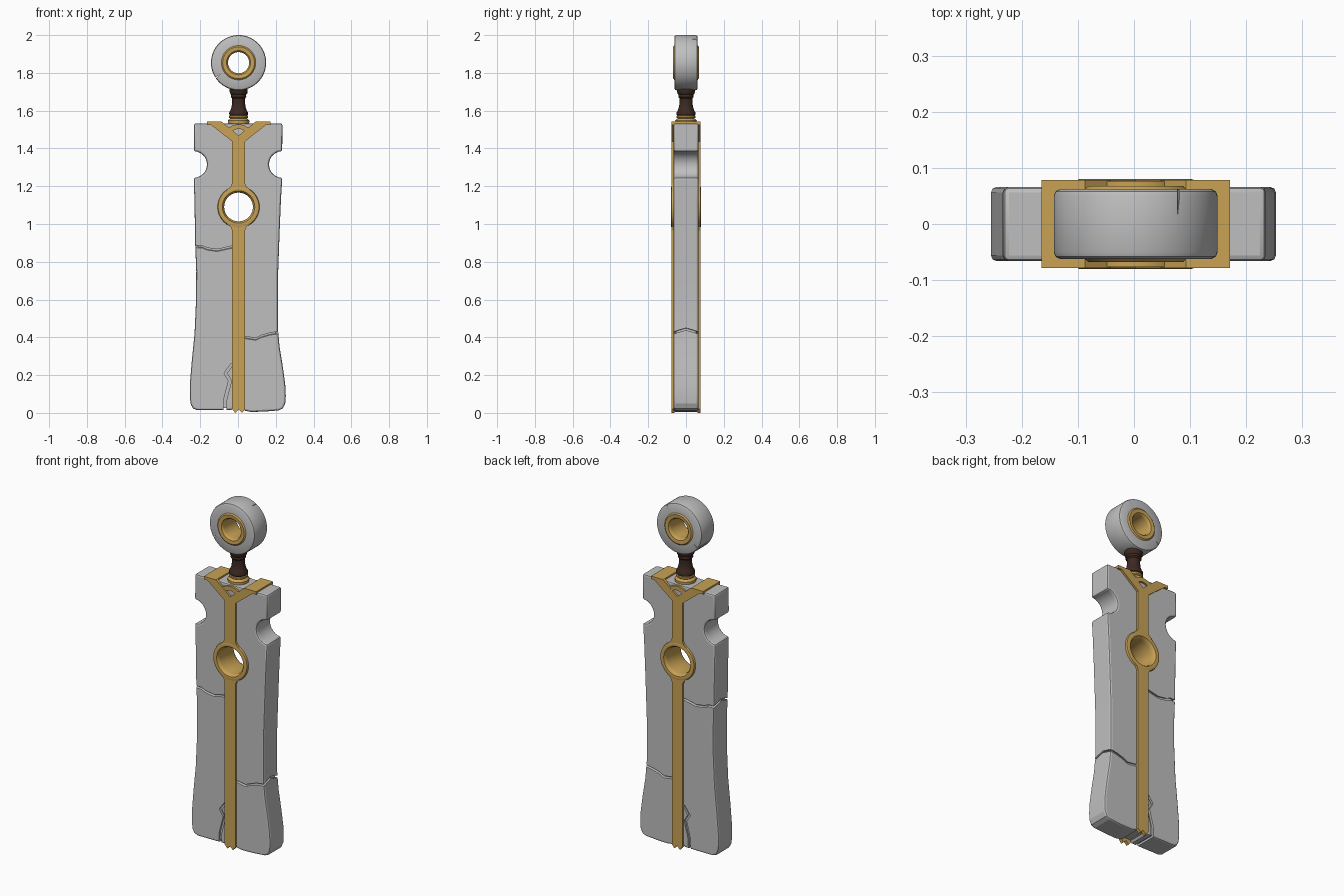
import bpy, bmesh, math
from mathutils import Vector

if "Cube" in bpy.data.objects:
    bpy.data.objects.remove(bpy.data.objects["Cube"])


def material(name, rgb):
    m = bpy.data.materials.new(name)
    m.diffuse_color = (*rgb, 1)
    m.use_nodes = True
    m.node_tree.nodes["Principled BSDF"].inputs["Base Color"].default_value = m.diffuse_color
    return m


STONE = material("grey stone", (0.52, 0.52, 0.52))
GOLD = material("gold", (0.58, 0.36, 0.09))
WOOD = material("dark brown", (0.045, 0.022, 0.015))
CX = 0.003


def finish(name, bm, mat, angle=25):
    bmesh.ops.recalc_face_normals(bm, faces=bm.faces)
    me = bpy.data.meshes.new(name)
    bm.to_mesh(me)
    bm.free()
    ob = bpy.data.objects.new(name, me)
    bpy.context.collection.objects.link(ob)
    me.materials.append(mat)
    smooth(ob, angle)
    return ob


def select(ob):
    bpy.ops.object.select_all(action='DESELECT')
    ob.select_set(True)
    bpy.context.view_layer.objects.active = ob


def smooth(ob, angle):
    select(ob)
    bpy.ops.object.shade_smooth_by_angle(angle=math.radians(angle))


def prism(name, pts, layers, mat, angle=20):
    """Extrude an (x, z) outline through layers of (y, z offset)."""
    bm = bmesh.new()
    rings = [[bm.verts.new((x, y, z + dz)) for x, z in pts] for y, dz in layers]
    n = len(pts)
    bm.faces.new(rings[0])
    bm.faces.new(rings[-1][::-1])
    for a, b in zip(rings, rings[1:]):
        for i in range(n):
            j = (i + 1) % n
            bm.faces.new((a[i], a[j], b[j], b[i]))
    return finish(name, bm, mat, angle)


def box(name, x0, x1, y0, y1, z0, z1, mat):
    return prism(name, [(x0, z0), (x1, z0), (x1, z1), (x0, z1)], [(y0, 0), (y1, 0)], mat)


def lathe(name, profile, mat, axis, centre, seg=64, closed=True):
    """Turn (radius, height) points around the y or z axis."""
    bm = bmesh.new()
    cols = []
    for k in range(seg):
        a = 2 * math.pi * k / seg
        c, s = math.cos(a), math.sin(a)
        cols.append([bm.verts.new(Vector(centre) + (Vector((r * c, h, r * s)) if axis == 'y'
                     else Vector((r * c, r * s, h)))) for r, h in profile])
    n = len(profile)
    for k in range(seg):
        a, b = cols[k], cols[(k + 1) % seg]
        for i in range(n if closed else n - 1):
            j = (i + 1) % n
            bm.faces.new((a[i], a[j], b[j], b[i]))
    if not closed:
        for i in (0, -1):
            bm.faces.new([c[i] for c in cols])
    return finish(name, bm, mat, 35)


def carve(ob, cutters, angle=20):
    for c in cutters:
        c.hide_render = True
        m = ob.modifiers.new("cut", 'BOOLEAN')
        m.operation, m.solver, m.object = 'DIFFERENCE', 'EXACT', c
    select(ob)
    bpy.ops.object.convert(target='MESH')
    for c in cutters:
        bpy.data.objects.remove(c)
    smooth(ob, angle)


# Blade outline: straight top, round side notches, flared foot
def notch(side):
    arc = [math.pi * k / 12 for k in range(13)]
    return [(side * (0.234 - 0.07 * math.sin(a)), 1.315 + 0.07 * math.cos(a)) for a in arc]


right = [(0.235, 1.533)] + notch(1) + [
    (0.227, 1.12), (0.22, 0.95), (0.211, 0.7), (0.211, 0.45), (0.22, 0.35), (0.238, 0.24),
    (0.25, 0.15), (0.253, 0.09), (0.25, 0.05), (0.238, 0.024), (0.215, 0.013),
    (0.14, 0.007), (0.07, 0.005), (0.035, 0.012), (0.02, 0.03)]
left = [(-0.233, 1.533)] + notch(-1) + [
    (-0.23, 1.1), (-0.227, 0.9), (-0.221, 0.75), (-0.222, 0.6), (-0.23, 0.42), (-0.245, 0.27),
    (-0.255, 0.15), (-0.255, 0.08), (-0.25, 0.045), (-0.238, 0.023), (-0.215, 0.014),
    (-0.1, 0.014), (-0.035, 0.015), (-0.02, 0.03)]
blade = prism("blade", right + left[::-1], [(-0.066, 0), (0.066, 0)], STONE)
bev = blade.modifiers.new("bevel", 'BEVEL')
bev.width, bev.segments, bev.limit_method = 0.01, 2, 'ANGLE'
bev.angle_limit = math.radians(50)

# Cracks: thin ribbons cut through, with a stone floor just below the surface
cracks = [
    ([(-0.3, 0.88), (-0.19, 0.88), (-0.165, 0.868), (-0.11, 0.86), (-0.03, 0.878)], False,
     (-0.212, -0.03, 0.82, 0.93)),
    ([(0.03, 0.40), (0.095, 0.39), (0.125, 0.405), (0.17, 0.418), (0.3, 0.437)], False,
     (0.03, 0.199, 0.36, 0.46)),
    ([(-0.03, 0.26), (-0.066, 0.21), (-0.042, 0.17), (-0.068, 0.07), (-0.07, -0.05)], True,
     (-0.1, -0.02, 0.026, 0.29)),
]
cutters = []
for path, upright, (x0, x1, z0, z1) in cracks:
    dx, dz = (0.008, 0) if upright else (0, 0.006)
    ribbon = [(x - dx, z - dz) for x, z in path] + [(x + dx, z + dz) for x, z in path[::-1]]
    bump = 0 if upright else 0.02
    cutters.append(prism("crack_cutter", ribbon, [(-0.1, -bump / 2), (0, bump), (0.1, -bump / 2)], STONE))
    box("crack_floor", x0, x1, -0.054, 0.054, z0, z1, STONE)
cutters.append(lathe("hole_cutter", [(0.095, -0.1), (0.095, 0.1)], STONE, 'y', (CX, 0, 1.09), 48, False))
carve(blade, cutters)

# Gold inlay on both faces: forked top, stem flaring into the ring, fishtail end
fork = [(-0.168, 1.542), (-0.09, 1.542), (0, 1.468), (0.09, 1.542), (0.168, 1.542),
        (0.034, 1.437), (0.034, 1.215), (0.042, 1.198), (0.06, 1.182),
        (-0.06, 1.182), (-0.042, 1.198), (-0.034, 1.215), (-0.034, 1.437)]
stem = [(-0.06, 1.0), (0.06, 1.0), (0.042, 0.985), (0.034, 0.965), (0.034, 0.02),
        (0.018, 0.0), (0, 0.018), (-0.018, 0.0), (-0.034, 0.02),
        (-0.034, 0.965), (-0.042, 0.985)]
arcs = [math.radians(20 + 14 * k) for k in range(11)]
arch = [(r * 1.2 * math.cos(a), 1.465 + r * math.sin(a))
        for r, seq in ((0.062, arcs), (0.038, arcs[::-1])) for a in seq]
for side, face in ((-1, "front"), (1, "back")):
    for part, pts, y in (("fork", fork, 0.078), ("stem", stem, 0.078), ("arch", arch, 0.077)):
        prism(f"{face}_{part}", [(x + CX, z) for x, z in pts],
              [(side * 0.06, 0), (side * y, 0)], GOLD)
for s, side in ((-1, "left"), (1, "right")):
    xs = sorted((CX + s * 0.09, CX + s * 0.168))
    box(f"{side}_top_band", *xs, -0.078, 0.078, 1.525, 1.542, GOLD)

# Gold ring lining the hole in the blade
lathe("blade_ring", [(0.076, -0.055), (0.079, -0.068), (0.086, -0.078), (0.1, -0.08), (0.108, -0.077),
                     (0.111, -0.068), (0.111, 0.068), (0.108, 0.077), (0.1, 0.08), (0.086, 0.078),
                     (0.079, 0.068), (0.076, 0.055)], GOLD, 'y', (CX, 0, 1.09))

# Handle: gold collar and turned dark grip
lathe("collar", [(0.056, 1.525), (0.057, 1.547), (0.05, 1.554), (0.044, 1.558), (0.05, 1.563),
                 (0.05, 1.571), (0.044, 1.576)], GOLD, 'z', (CX, 0, 0), 32, False)
lathe("grip", [(0.042, 1.57), (0.049, 1.578), (0.05, 1.59), (0.043, 1.602), (0.037, 1.62),
               (0.034, 1.645), (0.035, 1.665), (0.041, 1.672), (0.04, 1.685), (0.046, 1.692),
               (0.048, 1.71), (0.044, 1.73)], WOOD, 'z', (CX, 0, 0), 32, False)

# Stone pommel ring with a nick on top and a crack low on the left
pommel = lathe("pommel", [(0.08, -0.062), (0.136, -0.062), (0.143, -0.058), (0.146, -0.05),
                          (0.146, 0.05), (0.143, 0.058), (0.136, 0.062), (0.08, 0.062)],
               STONE, 'y', (CX, 0, 1.854))
nick = prism("nick_cutter", [(0.074, 2.02), (0.098, 2.02), (0.078, 1.955)],
             [(-0.012, 0.035), (0.08, 0)], STONE)
split = prism("split_cutter", [(-0.15, 1.758), (-0.144, 1.748), (-0.092, 1.793)],
              [(-0.08, 0), (0.08, 0)], STONE)
carve(pommel, [nick, split], 30)
lathe("pommel_ring", [(0.056, -0.05), (0.058, -0.06), (0.064, -0.066), (0.084, -0.068), (0.091, -0.062),
                      (0.091, 0.062), (0.084, 0.068), (0.064, 0.066), (0.058, 0.06), (0.056, 0.05)],
      GOLD, 'y', (CX, 0, 1.854))
